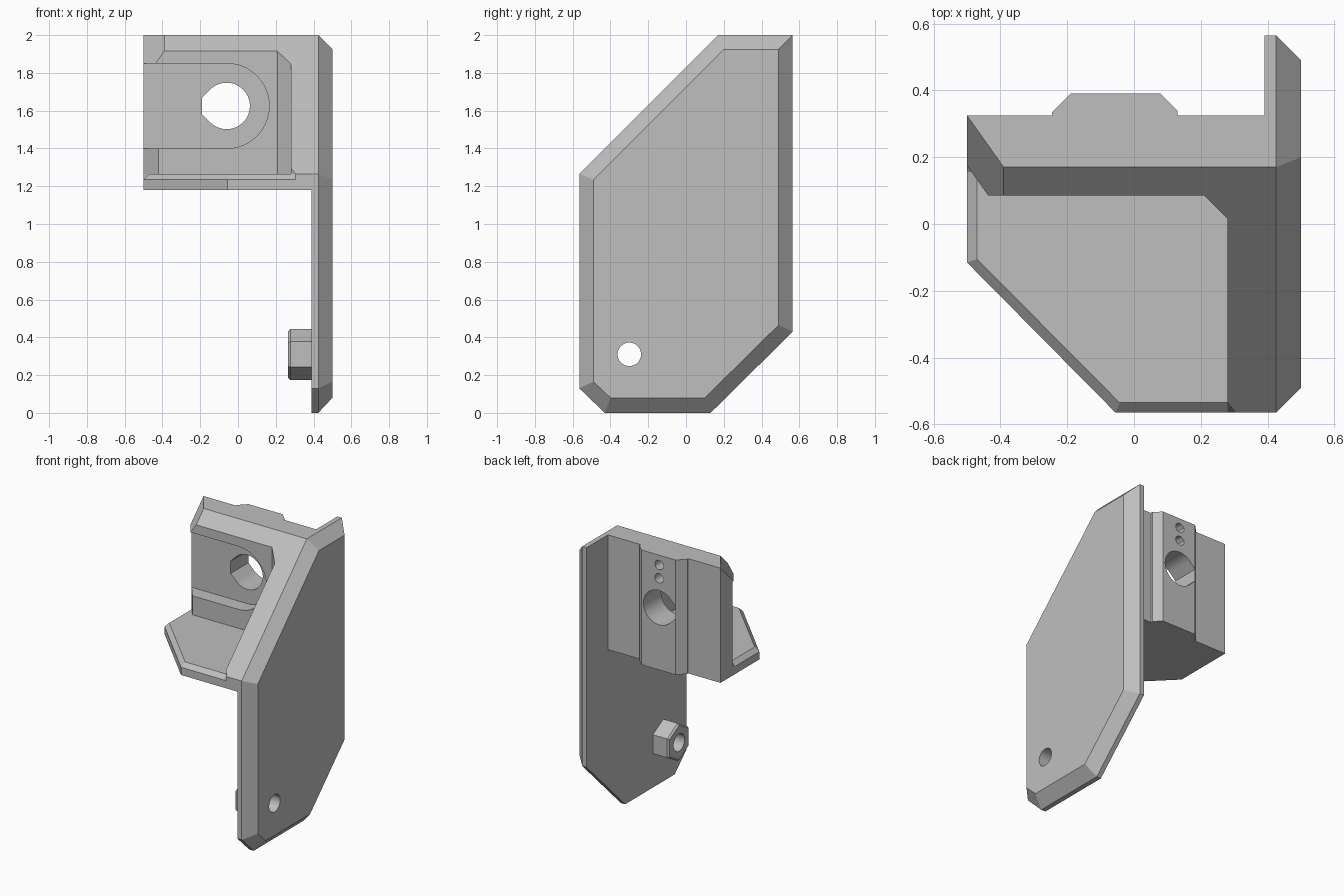
import bpy, bmesh, math
from mathutils import Vector

if "Cube" in bpy.data.objects:
    bpy.data.objects.remove(bpy.data.objects["Cube"], do_unlink=True)

grey = bpy.data.materials.new("plain grey")
grey.use_nodes = True
GREY = (0.52, 0.52, 0.52, 1)
grey.diffuse_color = GREY
grey.node_tree.nodes["Principled BSDF"].inputs["Base Color"].default_value = GREY


def loft(name, rings, cut=None):
    """Skin closed rings of points, cap both ends, optionally slice by a plane."""
    bm = bmesh.new()
    loops = [[bm.verts.new(p) for p in ring] for ring in rings]
    n = len(loops[0])
    for a, b in zip(loops, loops[1:]):
        for i in range(n):
            j = (i + 1) % n
            bm.faces.new((a[i], a[j], b[j], b[i]))
    bm.faces.new(loops[0])
    bm.faces.new(loops[-1])
    bmesh.ops.remove_doubles(bm, verts=bm.verts, dist=1e-5)
    if cut:
        geom = bm.verts[:] + bm.edges[:] + bm.faces[:]
        bmesh.ops.bisect_plane(bm, geom=geom, plane_co=cut[0], plane_no=cut[1], clear_outer=True)
        bmesh.ops.holes_fill(bm, edges=[e for e in bm.edges if e.is_boundary])
    bmesh.ops.recalc_face_normals(bm, faces=bm.faces)
    mesh = bpy.data.meshes.new(name)
    bm.to_mesh(mesh)
    bm.free()
    mesh.materials.append(grey)
    ob = bpy.data.objects.new(name, mesh)
    bpy.context.collection.objects.link(ob)
    return ob


def along_x(pts, x):
    return [(x, y, z) for y, z in pts]


def along_y(pts, y):
    return [(x, y, z) for x, z in pts]


def along_z(pts, z):
    return [(x, y, z) for x, y in pts]


def circle(a, b, r, n=48, start=0.0, sweep=math.tau):
    steps = n if sweep >= math.tau else n - 1
    return [(a + r * math.cos(start + sweep * i / steps),
             b + r * math.sin(start + sweep * i / steps)) for i in range(n)]


def teardrop(a, b, r):
    """Circle with a clipped 45 degree point toward -x."""
    tip = r * 1.06
    half = r * math.sqrt(2) - tip
    arc = circle(a, b, r, 40, -0.75 * math.pi, 1.5 * math.pi)
    return arc + [(a - tip, b + half), (a - tip, b - half)]


def carve(ob, cutters):
    bpy.context.view_layer.objects.active = ob
    for c in cutters:
        c.hide_render = True
        m = ob.modifiers.new("carve", "BOOLEAN")
        m.operation, m.solver, m.object = "DIFFERENCE", "EXACT", c
        bpy.ops.object.modifier_apply(modifier=m.name)


# Side plate with bevelled outer rim
rim = [(-.565, .13), (-.43, 0), (.13, 0), (.565, .43), (.565, 2), (.17, 2), (-.565, 1.265)]
face = [(-.49, .165), (-.4, .08), (.1, .08), (.49, .465), (.49, 1.925), (.2, 1.925), (-.49, 1.235)]
plate = loft("side_plate", [along_x(rim, .39), along_x(rim, .425), along_x(face, .5)])

# Shelf with bevelled front and left edge
base = [(.39, .325), (-.5, .325), (-.5, .19), (-.5, .155), (-.5, -.115), (-.055, -.565),
        (.28, -.565), (.305, -.565), (.39, -.565)]
top = [(.39, .325), (-.5, .325), (-.5, .19), (-.47, .155), (-.47, -.105), (-.043, -.535),
       (.28, -.535), (.305, -.565), (.39, -.565)]
shelf = loft("shelf", [along_z(base, 1.18), along_z(base, 1.235), along_z(top, 1.265)])

# Sloped gusset between plate, shelf and wall
gus = [(.39, -.565), (.305, -.565), (.28, -.535), (.28, .015), (.21, .085), (.39, .085)]
gusset = loft("gusset", [along_z(gus, 1.265), [(x, y, y + 1.83) for x, y in gus]])

# Back wall, sliced at its upper left corner
section = [(.085, 1.265), (.085, 1.915), (.17, 2), (.325, 2), (.325, 1.265)]
wall = loft("back_wall", [along_x(section, -.5), along_x(section, .39)],
            cut=(Vector((-.5, .325, 2)), Vector((-1.41, -1, 1)).normalized()))

# Raised rib on the back
rib_shape = [(-.245, .325), (-.245, .335), (-.19, .39), (.08, .39), (.13, .34), (.13, .325)]
rib = loft("back_rib", [along_z(rib_shape, 1.18), along_z(rib_shape, 2)])

# Hexagonal nut on the inner side of the plate
ny, nz = -.3, .31


def hexagon(r):
    return circle(ny, nz, r, 6, math.pi / 2)


nut = loft("hex_nut", [along_x(hexagon(.135), .39), along_x(hexagon(.135), .277),
                       along_x(hexagon(.123), .265)])

# Cutters: slot, main hole, two small blind holes, lower corner, screw hole
cx, cz = -.06, 1.625
slot_shape = circle(cx, cz, .225, 40, -math.pi / 2, math.pi) + [(-.6, 1.85), (-.6, 1.4)]
slot = loft("slot_cutter", [along_y(slot_shape, 0), along_y(slot_shape, .19)])
bore = loft("bore_cutter", [along_y(teardrop(cx, cz, .123), y) for y in (0, .5)])
pins = [loft("pin_cutter", [along_y(teardrop(cx, z, .033), y) for y in (.27, .5)])
        for z in (1.835, 1.93)]
nick = [(-.4, .059), (-.52, .216), (-.52, .059)]
corner = loft("corner_cutter", [along_z(nick, 1.25), along_z(nick, 1.43)])
screw = loft("screw_cutter", [along_x(circle(ny, nz, .062), x) for x in (.2, .6)])

carve(wall, [slot, corner, bore] + pins)
carve(rib, [bore] + pins)
carve(plate, [screw])
carve(nut, [screw])
for c in [slot, bore, corner, screw] + pins:
    bpy.data.objects.remove(c, do_unlink=True)

# Smooth round walls, keep bevels crisp
bpy.ops.object.select_all(action="DESELECT")
for ob in (plate, shelf, gusset, wall, rib, nut):
    ob.select_set(True)
bpy.context.view_layer.objects.active = wall
bpy.ops.object.shade_smooth_by_angle(angle=math.radians(20))
